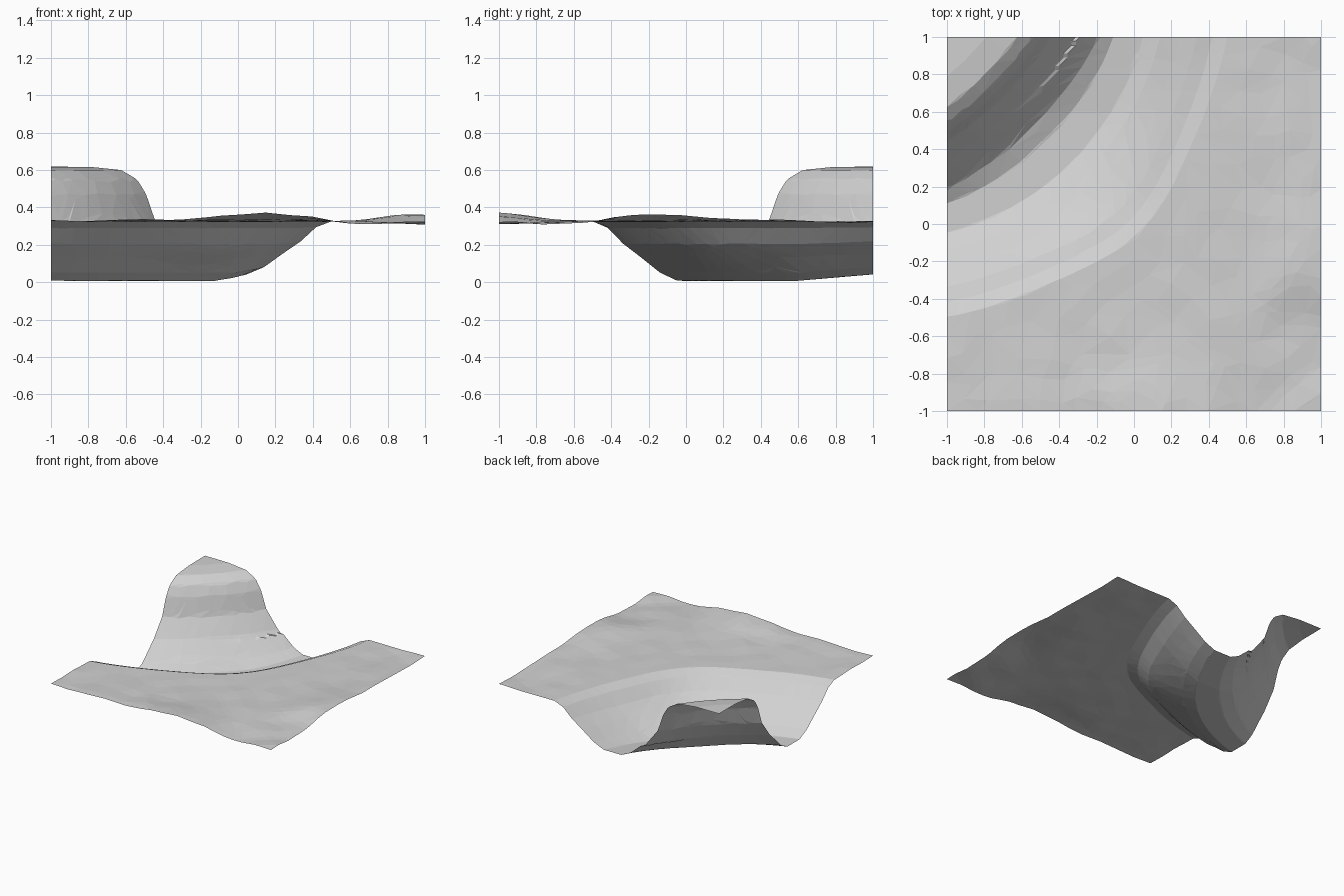
import bpy, bmesh, math
from mathutils import Vector, noise

if "Cube" in bpy.data.objects:
    bpy.data.objects.remove(bpy.data.objects["Cube"])

# Valley cross-section: (distance from bend centre, height)
PROFILE = [(0, .622), (.70, .617), (.83, .60), (.90, .55), (.94, .47), (.98, .33),
           (1.07, .19), (1.20, .05), (1.28, .008), (1.44, .008), (1.53, .052),
           (1.63, .135), (1.72, .205), (1.80, .29), (1.88, .325), (5, .328)]
CENTRE = Vector((-1.35, 1.35))
WALL_CENTRE = Vector((-2, 2))     # the inner wall bends less than the outer bank
# Rises and dips along the outer edges: x, y, size along edge, size inward, height
BUMPS = [(.15, -1, .30, .28, .042), (.66, -1, .20, .25, -.016), (-.5, -1, .25, .25, .006)]


def section(r):
    for (r0, z0), (r1, z1) in zip(PROFILE, PROFILE[1:]):
        if r <= r1:
            return z0 + (z1 - z0) * (r - r0) / (r1 - r0)
    return PROFILE[-1][1]


def ramp(v, a, b):
    t = min(1, max(0, (v - a) / (b - a)))
    return t * t * (3 - 2 * t)


def bump(x, y, b):
    return b[4] * math.exp(-((x - b[0]) / b[2]) ** 2 - ((y - b[1]) / b[3]) ** 2)


def height(x, y):
    p = Vector((x, y))
    r = (p - CENTRE).length
    inner = (p - WALL_CENTRE).length - .87
    r = inner + (r - inner) * ramp(r, 1.1, 1.4)
    # outer bank is a little wider in the middle of the bend
    r -= .08 * math.exp(-((x + y) / .6) ** 2) * ramp(r, 1.5, 1.8)
    z = section(r)
    # river bed climbs slightly toward the back edge
    if r > 1.1:
        z += .035 * max(0, 1 - z / .328) * max(0, (y - .6) / .4)
    # front edge shapes, mirrored across the diagonal to the right edge
    w = ramp(r, 1.8, 2.1)
    for b in BUMPS:
        z += w * (bump(x, y, b) + bump(-y, -x, b))
    # gentle roughness, stronger toward the outer edges
    edge = ramp(max(x, -y), .5, 1)
    z += w * (.006 + .006 * edge) * noise.noise(Vector((x * 5, y * 5, 3.7)))
    return max(0, z)


# Terrain sheet
bm = bmesh.new()
bmesh.ops.create_grid(bm, x_segments=90, y_segments=90, size=1)
for v in bm.verts:
    v.co.z = height(v.co.x, v.co.y)
bmesh.ops.triangulate(bm, faces=bm.faces[:])
mesh = bpy.data.meshes.new("terrain")
bm.to_mesh(mesh)
bm.free()
terrain = bpy.data.objects.new("terrain", mesh)
bpy.context.collection.objects.link(terrain)

# Reduce to irregular low-poly facets
dec = terrain.modifiers.new("facets", 'DECIMATE')
dec.ratio = 0.06

stone = bpy.data.materials.new("light grey")
stone.diffuse_color = (.64, .64, .64, 1)
stone.use_nodes = True
stone.node_tree.nodes["Principled BSDF"].inputs["Base Color"].default_value = stone.diffuse_color
mesh.materials.append(stone)
